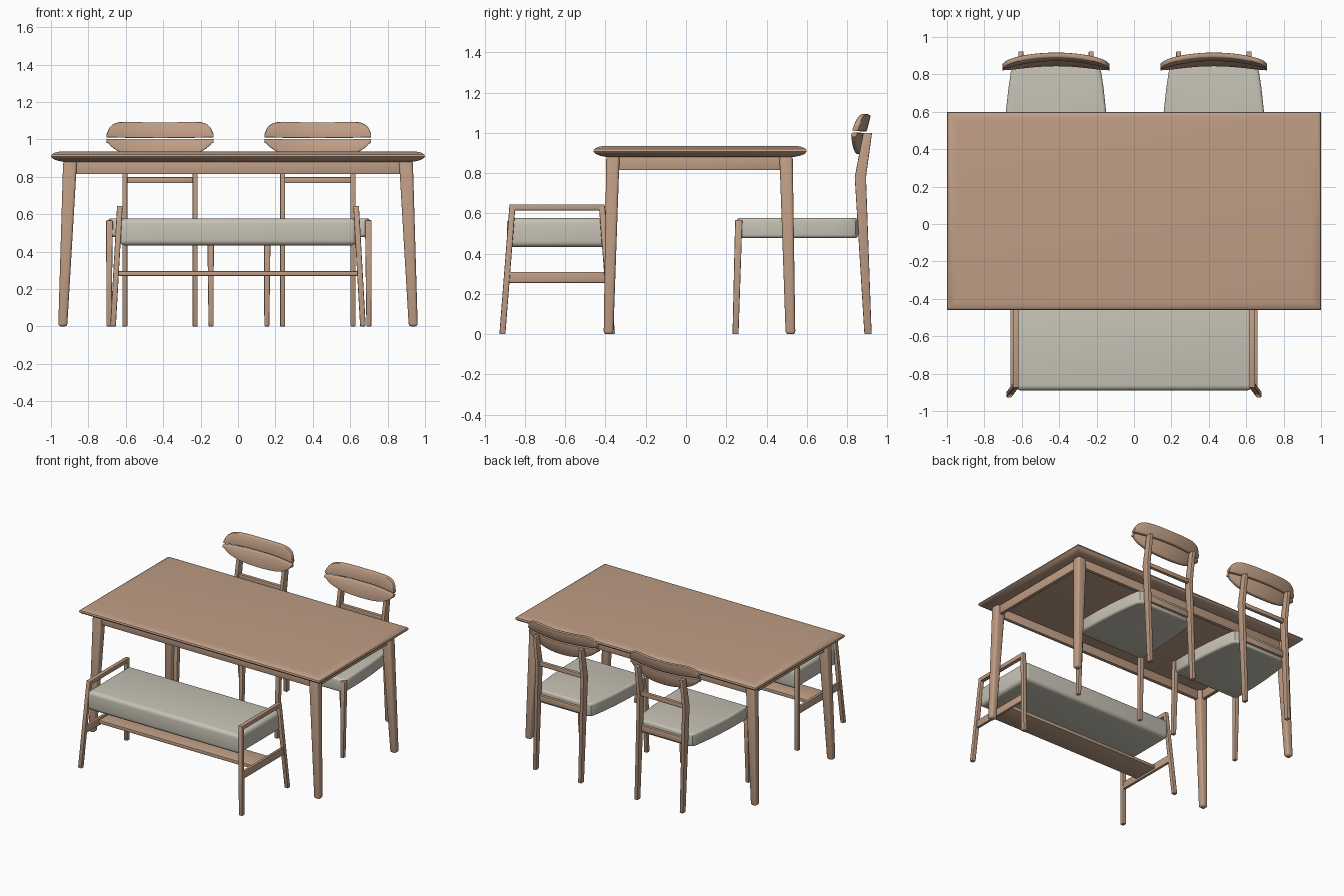
import bpy, bmesh, math

if "Cube" in bpy.data.objects:
    bpy.data.objects.remove(bpy.data.objects["Cube"])


def material(name, rgb):
    m = bpy.data.materials.new(name)
    m.diffuse_color = (*rgb, 1)
    m.use_nodes = True
    m.node_tree.nodes["Principled BSDF"].inputs["Base Color"].default_value = m.diffuse_color
    return m


WOOD = material("oak wood", (0.52, 0.34, 0.235))
FABRIC = material("beige fabric", (0.57, 0.54, 0.46))


def finish(name, bm, mat, bevel=0, segs=2):
    bmesh.ops.recalc_face_normals(bm, faces=bm.faces)
    if bevel:
        edges = [e for e in bm.edges if e.calc_face_angle(0) > math.radians(40)]
        bmesh.ops.bevel(bm, geom=edges, offset=bevel, segments=segs,
                        profile=0.5, affect='EDGES', clamp_overlap=True)
    me = bpy.data.meshes.new(name)
    bm.to_mesh(me)
    bm.free()
    me.materials.append(mat)
    ob = bpy.data.objects.new(name, me)
    bpy.context.collection.objects.link(ob)
    bpy.ops.object.select_all(action='DESELECT')
    ob.select_set(True)
    bpy.context.view_layer.objects.active = ob
    bpy.ops.object.shade_smooth_by_angle(angle=math.radians(35))
    return ob


def loft(name, rings, mat, bevel=0, segs=2):
    """Skin a list of equal-length point rings and cap both ends."""
    bm = bmesh.new()
    vr = [[bm.verts.new(p) for p in r] for r in rings]
    n = len(vr[0])
    for a, b in zip(vr, vr[1:]):
        for i in range(n):
            j = (i + 1) % n
            bm.faces.new((a[i], a[j], b[j], b[i]))
    bm.faces.new(vr[0])
    bm.faces.new(vr[-1])
    return finish(name, bm, mat, bevel, segs)


def post(name, sections, mat=WOOD, bevel=0.005, segs=2):
    """Rectangular sections (x, y, z, width x, width y) stacked in z."""
    rings = [[(x + sx * w / 2, y + sy * d / 2, z)
              for sx, sy in ((-1, -1), (1, -1), (1, 1), (-1, 1))]
             for x, y, z, w, d in sections]
    return loft(name, rings, mat, bevel, segs)


def box(name, x0, x1, y0, y1, z0, z1, mat=WOOD, bevel=0.003, segs=2):
    s = ((x0 + x1) / 2, (y0 + y1) / 2)
    return post(name, [(*s, z, x1 - x0, y1 - y0) for z in (z0, z1)], mat, bevel, segs)


# ---------------- table ----------------
TY = 0.07
edge = [(0.880, 0.065), (0.886, 0.035), (0.896, 0.010), (0.908, 0.0),
        (0.919, 0.004), (0.928, 0.018), (0.933, 0.035), (0.935, 0.055)]
post("table_top", [(0, TY, z, 2 - 2 * i, 1.06 - 2 * i) for z, i in edge], bevel=0)
for sx in (-1, 1):
    for sy in (-1, 1):
        post("table_leg", [(sx * 0.937, TY - 0.003 + sy * 0.452, 0, 0.048, 0.048),
                           (sx * 0.898, TY - 0.003 + sy * 0.430, 0.885, 0.074, 0.066)],
             bevel=0.014, segs=3)
for s in (-1, 1):
    y = TY - 0.003 + s * 0.435
    box("table_apron_long", -0.89, 0.89, y - 0.013, y + 0.013, 0.815, 0.885)
    box("table_apron_short", s * 0.90 - 0.013, s * 0.90 + 0.013, -0.36, 0.49, 0.815, 0.885)

# ---------------- bench ----------------
BY = -0.64
box("bench_seat", -0.633, 0.633, BY - 0.25, BY + 0.25, 0.433, 0.577, FABRIC, 0.028, 4)
for sx in (-1, 1):
    for sy in (-1, 1):
        post("bench_leg", [(sx * 0.668, BY + sy * 0.272, 0, 0.030, 0.030),
                           (sx * 0.632, BY + sy * 0.222, 0.640, 0.030, 0.030)])
    box("bench_arm_rail", sx * 0.632 - 0.015, sx * 0.632 + 0.015,
        BY - 0.236, BY + 0.236, 0.615, 0.645)
    box("bench_side_stretcher", sx * 0.650 - 0.010, sx * 0.650 + 0.010,
        BY - 0.25, BY + 0.25, 0.255, 0.31)
box("bench_plank", -0.65, 0.65, BY - 0.095, BY + 0.095, 0.27, 0.295)


# ---------------- chairs ----------------
def backrest(name, cx, upper):
    half, th, c, rings = 0.285, 0.014, 0.007, []
    n = 36
    for k in range(n + 1):
        t = -math.cos(math.pi * k / n)
        a = abs(t)
        if upper:
            z0 = 1.006 + 0.004 * a
            z1 = z0 + max(0.022, 0.089 * (1 - a ** 8) ** 0.5 - 0.006 * (1 - a * a) ** 2)
        else:
            z1 = 0.998 + 0.004 * a
            z0 = z1 - max(0.022, 0.103 * (1 - a ** 2.5) ** 0.6)
        prof = [(-th, z0 + c), (-th, z1 - c), (-th + c * 0.3, z1 - c * 0.3), (-th + c, z1),
                (th - c, z1), (th - c * 0.3, z1 - c * 0.3), (th, z1 - c), (th, z0 + c),
                (th - c * 0.3, z0 + c * 0.3), (th - c, z0),
                (-th + c, z0), (-th + c * 0.3, z0 + c * 0.3)]
        rings.append([(cx + half * t, 0.882 - 0.045 * t * t + 0.25 * (z - 1) + dy, z)
                      for dy, z in prof])
    loft(name, rings, WOOD)


def chair(cx):
    # cushion, narrowing to a rounded back
    side = [(0.262, 0.250), (0.279, 0.275), (0.277, 0.45), (0.268, 0.60), (0.254, 0.73),
            (0.241, 0.815), (0.228, 0.842), (0.200, 0.856)]
    plan = side + [(-x, y) for x, y in reversed(side)]
    loft("chair_seat", [[(cx + x, y, z) for x, y in plan] for z in (0.478, 0.577)],
         FABRIC, 0.016, 4)
    for s in (-1, 1):
        post("chair_front_leg", [(cx + s * 0.273, 0.246, 0, 0.027, 0.030),
                                 (cx + s * 0.270, 0.262, 0.568, 0.036, 0.036)])
        post("chair_back_leg", [(cx + s * 0.188, 0.904, 0, 0.027, 0.036),
                                (cx + s * 0.188, 0.866, 0.78, 0.027, 0.056),
                                (cx + s * 0.188, 0.902, 1.0, 0.027, 0.044)], bevel=0.004)
    box("chair_crossbar", cx - 0.18, cx + 0.18, 0.855, 0.88, 0.767, 0.798)
    box("chair_seat_rail", cx - 0.18, cx + 0.18, 0.845, 0.875, 0.50, 0.545)
    backrest("chair_backrest_upper", cx, True)
    backrest("chair_backrest_lower", cx, False)


for cx in (-0.417, 0.427):
    chair(cx)
